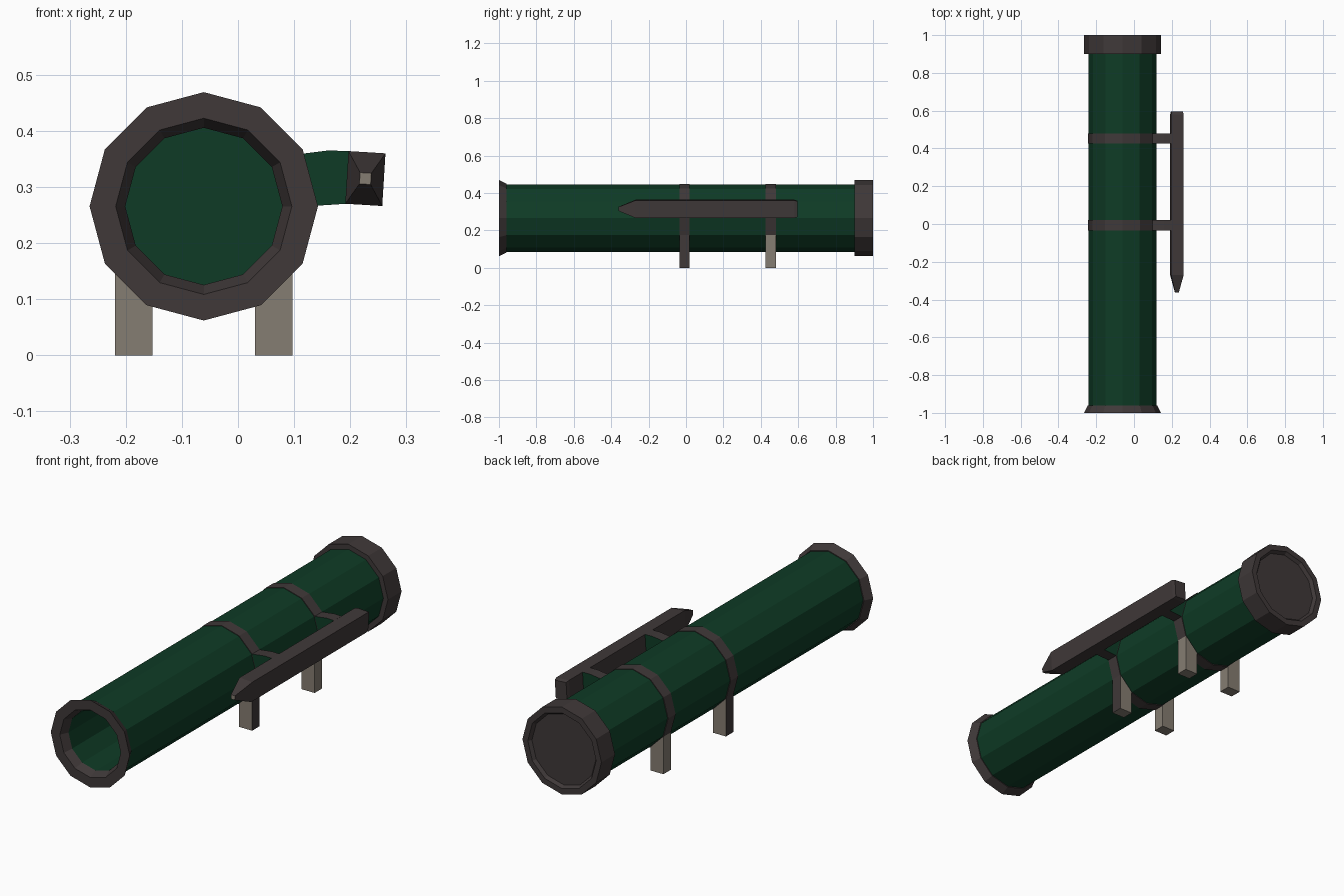
import bpy, bmesh, math
from mathutils import Matrix

if "Cube" in bpy.data.objects:
    bpy.data.objects.remove(bpy.data.objects["Cube"])

AX, AZ = -0.061, 0.2655          # tube axis
SIDES = 12


def material(name, rgb):
    m = bpy.data.materials.new(name)
    m.diffuse_color = (*rgb, 1)
    m.use_nodes = True
    m.node_tree.nodes["Principled BSDF"].inputs["Base Color"].default_value = m.diffuse_color
    return m


GREEN = material("dark green", (0.0045, 0.044, 0.019))
DARK = material("dark brown grey", (0.050, 0.040, 0.040))
TAN = material("warm grey", (0.235, 0.205, 0.168))


def finish(name, bm, mats, rule=None):
    bmesh.ops.recalc_face_normals(bm, faces=bm.faces)
    if rule:
        for f in bm.faces:
            f.material_index = rule(f)
    me = bpy.data.meshes.new(name)
    bm.to_mesh(me)
    bm.free()
    for m in mats:
        me.materials.append(m)
    ob = bpy.data.objects.new(name, me)
    bpy.context.collection.objects.link(ob)
    return ob


def lathe(name, profile, mat, closed=False):
    """Turn (y, radius) points round the tube axis; radius 0 closes the end."""
    bm = bmesh.new()
    rings = []
    for y, r in profile:
        n = SIDES if r > 0 else 1
        rings.append([bm.verts.new((AX + r * math.cos(2 * math.pi * i / SIDES), y,
                                    AZ + r * math.sin(2 * math.pi * i / SIDES))) for i in range(n)])
    pairs = list(zip(rings, rings[1:]))
    if closed:
        pairs.append((rings[-1], rings[0]))
    for a, b in pairs:
        for i in range(SIDES):
            j = (i + 1) % SIDES
            if len(b) == 1:
                bm.faces.new((a[i], a[j], b[0]))
            else:
                bm.faces.new((a[i], a[j], b[j], b[i]))
    return finish(name, bm, [mat])


def prism(name, pts, y0, y1, mats, rule):
    """Extrude an (x, z) outline along y."""
    bm = bmesh.new()
    f = bm.faces.new([bm.verts.new((x, y0, z)) for x, z in pts])
    new = bmesh.ops.extrude_face_region(bm, geom=[f])["geom"]
    bmesh.ops.translate(bm, vec=(0, y1 - y0, 0),
                        verts=[v for v in new if isinstance(v, bmesh.types.BMVert)])
    return finish(name, bm, mats, rule)


# Hollow tube: outer wall, then inner wall and its closed end
lathe("tube", [(0.92, 0.18), (-0.97, 0.18)], GREEN)
lathe("bore", [(-0.96, 0.14), (0.9, 0.14), (0.9, 0)], GREEN)

# Flared muzzle ring and rear cap with a recessed disc
lathe("muzzle_ring", [(-0.96, 0.14), (-0.96, 0.184), (-1.0, 0.2035), (-1.0, 0.157)], DARK, True)
lathe("rear_cap", [(0.9, 0.178), (0.9, 0.2035), (1.0, 0.2035), (1.0, 0.176),
                   (0.985, 0.165), (0.985, 0)], DARK)

# Two bands, each with a pair of legs and a side arm
R = 0.183
c30, s30 = R * math.cos(math.pi / 6), R * 0.5
for label, y0, y1 in (("front", -0.035, 0.02), ("rear", 0.425, 0.48)):
    lathe(label + "_band", [(y0, 0.178), (y0, R), (y1, R), (y1, 0.178)], DARK)
    for side, s in (("right", 1), ("left", -1)):
        outline = [(AX + s * c30, 0), (AX + s * c30, AZ - s30),
                   (AX + s * s30, AZ - c30), (AX + s * s30, 0)]
        prism(f"{label}_{side}_leg", outline, y0, y1, [TAN, DARK],
              lambda f, s=s: int(label == "front" and f.normal.x * s > 0.9))
    prism(label + "_arm", [(AX + R, AZ), (0.193, 0.27), (0.198, 0.364), (0.16, 0.365), (AX + c30, AZ + s30)],
          y0, y1, [DARK, GREEN], lambda f: int(abs(f.normal.y) > 0.9))

# Side rail: slightly tilted bar, pointed at the front and bevelled at the back
bm = bmesh.new()
loops = []
for y, w, h in ((-0.362, 0.010, 0.010), (-0.27, 0.033, 0.047), (0.58, 0.033, 0.047), (0.596, 0.029, 0.042)):
    loops.append([bm.verts.new((sx * w, y, sz * h)) for sx, sz in ((-1, -1), (1, -1), (1, 1), (-1, 1))])
for a, b in zip(loops, loops[1:]):
    for i in range(4):
        j = (i + 1) % 4
        bm.faces.new((a[i], a[j], b[j], b[i]))
bm.faces.new(loops[0])
bm.faces.new(loops[-1])
bm.transform(Matrix.Translation((0.227, 0, 0.315)) @ Matrix.Rotation(math.radians(3.5), 4, 'Y'))
finish("side_rail", bm, [DARK, TAN], lambda f: int(f.normal.y < -0.95))
